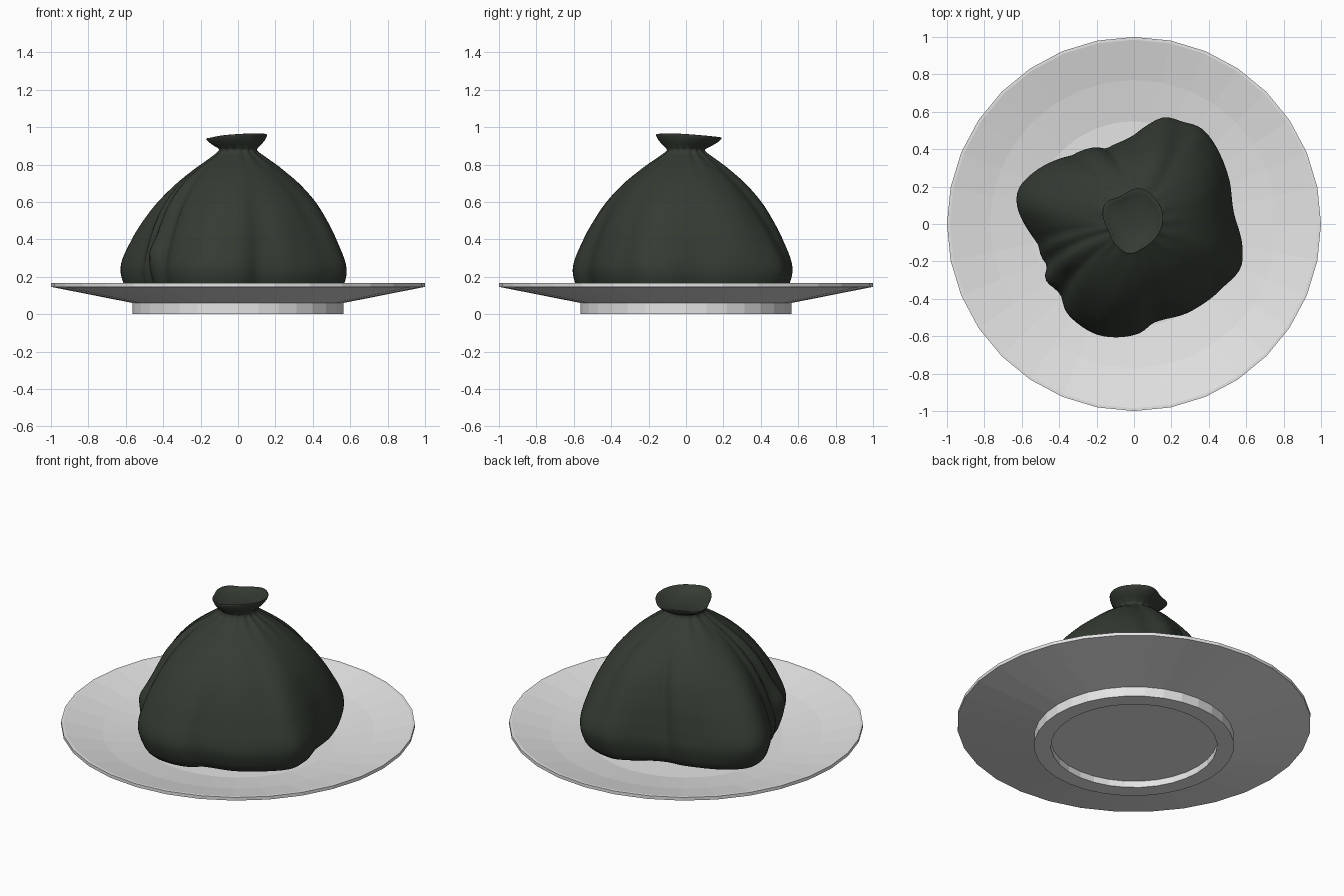
import bpy, bmesh, math
from mathutils import Vector, noise

if "Cube" in bpy.data.objects:
    bpy.data.objects.remove(bpy.data.objects["Cube"])


def material(name, rgb):
    m = bpy.data.materials.new(name)
    m.diffuse_color = (*rgb, 1)
    m.use_nodes = True
    m.node_tree.nodes["Principled BSDF"].inputs["Base Color"].default_value = m.diffuse_color
    return m


def build(name, rings, mat, smooth):
    """Skin a list of rings (equal length); a one-point ring closes an end."""
    bm = bmesh.new()
    vr = [[bm.verts.new(p) for p in ring] for ring in rings]
    for a, b in zip(vr, vr[1:]):
        n = max(len(a), len(b))
        for i in range(n):
            j = (i + 1) % n
            if len(a) == 1:
                bm.faces.new((a[0], b[j], b[i]))
            elif len(b) == 1:
                bm.faces.new((a[i], a[j], b[0]))
            else:
                bm.faces.new((a[i], a[j], b[j], b[i]))
    bmesh.ops.recalc_face_normals(bm, faces=bm.faces[:])
    for f in bm.faces:
        f.smooth = smooth
    me = bpy.data.meshes.new(name)
    bm.to_mesh(me)
    bm.free()
    me.materials.append(mat)
    ob = bpy.data.objects.new(name, me)
    bpy.context.collection.objects.link(ob)
    return ob


def spline(keys, t, period=None):
    """Smooth cubic interpolation through sorted (t, value) keys."""
    if period:
        t %= period
        keys = ([(k - period, v) for k, v in keys[-3:]] + keys
                + [(k + period, v) for k, v in keys[:3]])
    n = len(keys)
    i = 0
    while i < n - 2 and keys[i + 1][0] <= t:
        i += 1

    def slope(k):
        a, b = keys[max(k - 1, 0)], keys[min(k + 1, n - 1)]
        return (b[1] - a[1]) / (b[0] - a[0])
    (t0, v0), (t1, v1) = keys[i], keys[i + 1]
    h = t1 - t0
    s = min(max((t - t0) / h, 0), 1)
    return ((2*s**3 - 3*s*s + 1) * v0 + (s**3 - 2*s*s + s) * h * slope(i)
            + (3*s*s - 2*s**3) * v1 + (s**3 - s*s) * h * slope(i + 1))


def polar(points):
    return sorted((math.degrees(math.atan2(y, x)) % 360, math.hypot(x, y)) for x, y in points)


def gauss(deg, centre, width):
    d = (deg - centre + 180) % 360 - 180
    return math.exp(-(d / width) ** 2)


white = material("plate white", (0.78, 0.78, 0.78))
green = material("dark green plastic", (0.035, 0.045, 0.033))

# Plate: 32-sided flat-shaded turning, from well centre over the rim to the foot
PLATE = [(0.55, 0.08), (0.77, 0.115), (0.985, 0.166), (1.0, 0.166), (1.0, 0.146),
         (0.565, 0.06), (0.565, 0.0), (0.47, 0.0), (0.47, 0.04)]
rings = [[(0, 0, 0.08)]]
for r, z in PLATE:
    rings.append([(r * math.cos(a), r * math.sin(a), z)
                  for a in (2 * math.pi * i / 32 for i in range(32))])
rings.append([(0, 0, 0.04)])
build("plate", rings, white, False)

# Bag: lumpy plan outline, scaled by height and tied at the neck
OUTLINE = polar([(0.535, 0.05), (0.51, 0.24), (0.43, 0.43), (0.33, 0.53), (0.165, 0.565),
                 (0.06, 0.52), (-0.02, 0.465), (-0.13, 0.417), (-0.26, 0.395),
                 (-0.4, 0.35), (-0.53, 0.28), (-0.61, 0.19), (-0.62, 0.1),
                 (-0.53, -0.1), (-0.43, -0.34), (-0.35, -0.48), (-0.235, -0.58),
                 (-0.1, -0.605), (0.03, -0.58), (0.11, -0.52), (0.3, -0.465),
                 (0.46, -0.36), (0.57, -0.24), (0.58, -0.13)])
SCALE = [(0.08, 0.82), (0.10, 0.91), (0.15, 0.97), (0.25, 1.0), (0.4, 0.915), (0.5, 0.83),
         (0.6, 0.72), (0.7, 0.565), (0.78, 0.40), (0.83, 0.275), (0.86, 0.20), (0.875, 0.172)]
CREASES = [(203, 4, 0.03), (222, 5, 0.025), (190, 3, 0.012), (108, 4, 0.018),
           (62, 6, 0.02), (130, 3, 0.01), (325, 7, 0.01)]
N = 120
rings = [[(0, 0, 0.08)]]
STEPS = 46
for k in range(STEPS + 1):
    z = 0.08 + (0.875 - 0.08) * k / STEPS
    ring = []
    up = (z - 0.08) / 0.795
    for i in range(N):
        d = 360 * i / N
        a = math.radians(d)
        round_mix = max(0, (up - 0.25) / 0.75) ** 1.2
        base = spline(OUTLINE, d, 360) * (1 - round_mix) + 0.575 * round_mix
        r = base * spline(SCALE, z)
        # soft vertical folds, fading at the bottom and the neck
        fade = math.sin(math.pi * min(max(up, 0), 1)) ** 0.7
        for c, w, depth in CREASES:
            r -= depth * fade * gauss(d + 12 * (up - 0.4), c, w)
        r += 0.03 * gauss(d, 213, 7) * math.exp(-((z - 0.33) / 0.08) ** 2)
        p = Vector((math.cos(a) * 3.2, math.sin(a) * 3.2, z * 2.2))
        r += 0.014 * fade * noise.noise(p)
        # gathers close to the tie
        r += 0.005 * math.sin(a * 14 + 2 * math.sin(a)) * math.exp(-((z - 0.84) / 0.06) ** 2)
        ring.append((r * math.cos(a), r * math.sin(a), z))
    rings.append(ring)

# Gathered mouth above the tie: flares out to a squarish, tilted rim, then dips in
MOUTH = polar([(0.155, 0.045), (0.11, 0.14), (0.035, 0.19), (-0.07, 0.15), (-0.16, 0.10),
               (-0.14, -0.03), (-0.09, -0.12), (-0.03, -0.16), (0.05, -0.13), (0.12, -0.07)])
for flare, z, tilt in [(0.1, 0.885, 0.0), (0.45, 0.903, 0.3), (0.8, 0.925, 0.6),
                       (0.98, 0.944, 0.9), (1.0, 0.951, 1.0), (0.95, 0.953, 1.0),
                       (0.7, 0.942, 0.8), (0.3, 0.928, 0.5), (-0.3, 0.918, 0.2)]:
    ring = []
    for i in range(N):
        d = 360 * i / N
        a = math.radians(d)
        r = 0.098 + (spline(MOUTH, d, 360) - 0.098) * flare
        if flare < 0:
            r = 0.05
        lean = 0.014 * tilt * math.cos(a + math.radians(45))
        ring.append((r * math.cos(a), r * math.sin(a), z + lean))
    rings.append(ring)
rings.append([(0, 0, 0.915)])
build("tied_bag", rings, green, True)
